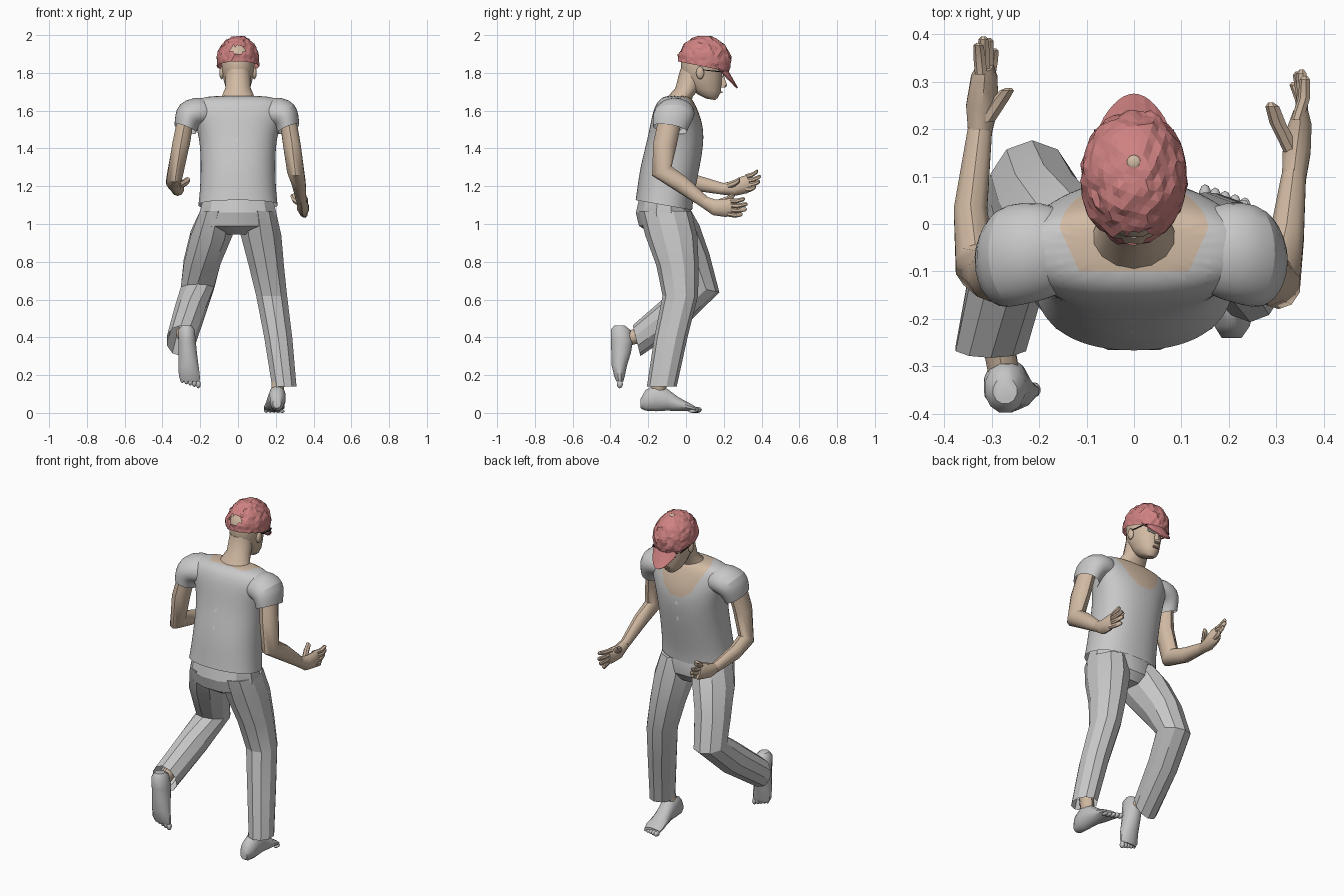
import bpy, bmesh, math, random
from mathutils import Vector, Matrix, noise

if "Cube" in bpy.data.objects:
    bpy.data.objects.remove(bpy.data.objects["Cube"])
random.seed(4)


def material(name, rgb):
    m = bpy.data.materials.new(name)
    m.use_nodes = True
    m.diffuse_color = (*rgb, 1)
    m.node_tree.nodes["Principled BSDF"].inputs["Base Color"].default_value = (*rgb, 1)
    return m


SKIN = material("skin", (0.64, 0.49, 0.365))
SHIRT = material("shirt grey", (0.58, 0.58, 0.58))
TROUSER = material("trouser grey", (0.57, 0.57, 0.57))
SOCK = material("foot grey", (0.55, 0.55, 0.55))
RED = material("cap red", (0.62, 0.22, 0.22))
BLACK = material("frame black", (0.02, 0.02, 0.02))
LENS = material("lens grey", (0.5, 0.5, 0.51))
LIP = material("lip", (0.45, 0.25, 0.2))


def finish(name, bm, mats, angle=None):
    bmesh.ops.recalc_face_normals(bm, faces=bm.faces)
    me = bpy.data.meshes.new(name)
    bm.to_mesh(me)
    bm.free()
    ob = bpy.data.objects.new(name, me)
    bpy.context.collection.objects.link(ob)
    for m in mats:
        me.materials.append(m)
    if angle:
        bpy.ops.object.select_all(action='DESELECT')
        ob.select_set(True)
        bpy.context.view_layer.objects.active = ob
        bpy.ops.object.shade_smooth_by_angle(angle=math.radians(angle))
    return ob


def loft_mesh(sections, n, caps=(True, True), power=1.0):
    """Skin elliptical rings: x, y, z, half width, half depth, tilt about x, roll about y."""
    bm = bmesh.new()
    rings = []
    for sec in sections:
        x, y, z, a, b, tilt, roll = (list(sec) + [0, 0])[:7]
        rot = Matrix.Rotation(math.radians(-roll), 3, 'Y') @ Matrix.Rotation(math.radians(tilt), 3, 'X')
        ring = []
        for i in range(n):
            t = 2 * math.pi * (i + 0.5) / n
            c, s = math.cos(t), math.sin(t)
            p = Vector((a * math.copysign(abs(c) ** power, c), b * math.copysign(abs(s) ** power, s), 0))
            ring.append(bm.verts.new(rot @ p + Vector((x, y, z))))
        rings.append(ring)
    for r0, r1 in zip(rings, rings[1:]):
        for i in range(n):
            j = (i + 1) % n
            bm.faces.new((r0[i], r0[j], r1[j], r1[i]))
    if caps[0]:
        bm.faces.new(rings[0])
    if caps[1]:
        bm.faces.new(rings[-1])
    return bm


def loft(name, sections, mat, n=10, angle=40, **kw):
    return finish(name, loft_mesh(sections, n, **kw), [mat], angle)


def subdivide(ob, levels):
    mod = ob.modifiers.new("Smooth", 'SUBSURF')
    mod.levels = mod.render_levels = levels
    me = bpy.data.meshes.new_from_object(ob.evaluated_get(bpy.context.evaluated_depsgraph_get()))
    ob.modifiers.clear()
    ob.data = me


def ball(name, loc, size, mat):
    bm = bmesh.new()
    bmesh.ops.create_icosphere(bm, subdivisions=2, radius=1,
                               matrix=Matrix.Translation(loc) @ Matrix.Diagonal((*size, 1)))
    return finish(name, bm, [mat], 60)


def box(name, loc, size, mat, tilt=0):
    bm = bmesh.new()
    bmesh.ops.create_cube(bm, size=1, matrix=Matrix.Translation(loc)
                          @ Matrix.Rotation(math.radians(tilt), 4, 'X') @ Matrix.Diagonal((*size, 1)))
    return finish(name, bm, [mat])


# Shirt body, with a rounded neckline cut in and coloured as skin
shirt = loft("shirt_body", [
    (0, -.117, 1.10, .213, .154, -10), (0, -.11, 1.16, .205, .152, -8), (0, -.085, 1.30, .198, .16),
    (0, -.055, 1.44, .204, .153), (0, -.05, 1.53, .228, .14), (0, -.055, 1.60, .262, .12),
    (0, -.055, 1.65, .245, .098), (0, -.05, 1.682, .165, .062)], SHIRT, n=20,
    caps=(False, True), power=0.88)
subdivide(shirt, 2)
shirt.data.materials.append(SKIN)
bm = bmesh.new()
bm.from_mesh(shirt.data)
neckline = [((0, .08, 1.495), (0, .6, 1)), ((0, -.10, 1.6), (0, 1, 0))]
for s in (1, -1):
    neckline += [((s * .088, 0, 1.53), (-s, 0, .5)), ((s * .05, 0, 1.5), (-s, 0, 1.2)),
                 ((s * .12, -.09, 1.6), (-s, .45, 0))]
for co, no in neckline:
    bmesh.ops.bisect_plane(bm, geom=bm.verts[:] + bm.edges[:] + bm.faces[:], plane_co=co, plane_no=no)
for f in bm.faces:
    c = f.calc_center_median()
    f.material_index = int(all((c - Vector(co)).dot(Vector(no)) > 0 for co, no in neckline))
bm.to_mesh(shirt.data)
bm.free()

# Sleeves run outwards from inside the shoulders and turn down
for side, s in (("left", 1), ("right", -1)):
    o = 0 if s > 0 else .012
    sleeve = loft(side + "_sleeve", [
        (s * .12, -.055, 1.595, .075, .085, 0, s * 78), (s * .20, -.058, 1.597, .088, .108, 0, s * 64),
        (s * (.247 + o), -.065, 1.578, .084, .112, -3, s * 44),
        (s * (.262 + o), -.076, 1.54, .07, .102, -6, s * 30),
        (s * (.267 + o), -.085, 1.503, .063, .093, -10, s * 22)], SHIRT, n=16, caps=(True, False))
    subdivide(sleeve, 1)

# Arms
loft("left_arm", [
    (.262, -.08, 1.57, .046, .062), (.285, -.112, 1.42, .049, .062, -10), (.305, -.128, 1.28, .047, .057, 25),
    (.322, -.03, 1.215, .038, .046, 52), (.337, .10, 1.115, .027, .031, 57)], SKIN, n=10)
loft("right_arm", [
    (-.275, -.08, 1.57, .046, .062), (-.302, -.105, 1.42, .049, .06, -8), (-.335, -.09, 1.255, .043, .058, 35),
    (-.345, .03, 1.222, .037, .044, 75), (-.325, .20, 1.185, .027, .03, 78)], SKIN, n=10)

# Hands: palm, four fingers and a thumb each
loft("left_palm", [(.337, .09, 1.12, .026, .03, 60), (.343, .15, 1.088, .031, .042, 80),
                   (.35, .21, 1.085, .026, .048, 90), (.352, .24, 1.09, .016, .044, 92)], SKIN)
loft("right_palm", [(-.325, .19, 1.186, .026, .03, 80), (-.32, .25, 1.188, .036, .04, 95),
                    (-.316, .31, 1.208, .029, .047, 105), (-.314, .335, 1.216, .017, .044, 108)], SKIN)


def finger(name, a, b, bend, r):
    a, b = Vector(a), Vector(b)
    mid = a.lerp(b, .5) + Vector(bend)
    loft(name, [(*a, r, r, 90), (*mid, r, r, 90), (*a.lerp(b, .92), r * .85, r * .85, 90),
                (*b, r * .35, r * .35, 90)], SKIN, n=7)


for i in range(4):
    reach = (.0, .014, .01, -.012)[i]
    finger(f"left_finger_{i + 1}", (.345 + .004 * i, .22, 1.122 - .023 * i),
           (.362 - .008 * i, .312 + reach, 1.132 - .027 * i), (.006, 0, -.006), .0135)
    finger(f"right_finger_{i + 1}", (-.322 + .006 * i, .315, 1.25 - .022 * i),
           (-.328 + .011 * i, .382 + reach, 1.28 - .028 * i), (0, 0, -.006), .0135)
finger("left_thumb", (.335, .15, 1.105), (.289, .256, 1.15), (-.008, .01, 0), .018)
finger("right_thumb", (-.312, .215, 1.2), (-.264, .287, 1.235), (.006, .01, 0), .019)

# Trousers: faceted seat and two legs
loft("trouser_seat", [
    (0, -.115, 1.13, .19, .135, -8), (0, -.118, 1.06, .21, .153), (0, -.112, .99, .208, .142),
    (0, -.09, .945, .1, .09)], TROUSER, n=12, angle=25)
loft("left_trouser_leg", [
    (.105, -.11, 1.07, .10, .138), (.122, -.078, .94, .113, .138), (.15, -.045, .78, .098, .112),
    (.178, -.03, .62, .086, .094), (.213, -.08, .40, .078, .088), (.245, -.128, .14, .068, .079)],
    TROUSER, n=10, angle=20, caps=(True, False))
loft("right_trouser_leg", [
    (-.105, -.11, 1.07, .10, .138), (-.14, -.06, .95, .116, .138, 18), (-.19, .02, .80, .102, .112, 22),
    (-.215, .075, .66, .092, .104, -12), (-.255, -.06, .535, .086, .092, -45),
    (-.302, -.262, .382, .078, .084, -76)],
    TROUSER, n=10, angle=20, caps=(True, False))

# Ankles and feet
loft("left_ankle", [(.228, -.135, .24, .04, .045), (.203, -.15, .09, .034, .04)], SKIN)
loft("right_ankle", [(-.295, -.2, .42, .036, .04, -65), (-.272, -.33, .39, .034, .04, -75)], SKIN)
loft("left_foot", [
    (.206, -.24, .05, .022, .026, 90), (.207, -.215, .066, .039, .056, 90), (.208, -.16, .08, .046, .074, 90),
    (.203, -.1, .07, .047, .06, 90), (.197, -.04, .046, .05, .038, 90), (.193, .02, .03, .056, .022, 90),
    (.19, .05, .02, .05, .014, 90)], SOCK, n=12)
loft("right_foot", [
    (-.272, -.352, .463, .026, .028), (-.272, -.347, .44, .044, .053), (-.27, -.34, .38, .048, .06),
    (-.266, -.343, .32, .05, .054), (-.262, -.353, .25, .055, .042), (-.257, -.352, .19, .058, .028),
    (-.252, -.35, .165, .05, .018)], SOCK, n=12)
for i in range(5):
    r = .016 - .0018 * i
    ball(f"left_toe_{i + 1}", (.15 + .021 * i, .062 - .007 * i, r), (.013, .022, r), SOCK)
    ball(f"right_toe_{i + 1}", (-.21 - .021 * i, -.35, .152 + .007 * i), (.013, r, .022), SOCK)

# Neck and head
loft("neck", [(0, -.045, 1.63, .11, .068), (0, -.03, 1.675, .088, .066), (0, .01, 1.72, .069, .066),
              (0, .045, 1.82, .066, .075)], SKIN, n=14)
loft("head", [
    (0, .13, 1.66, .024, .025, -10), (0, .115, 1.678, .045, .056, -10), (0, .102, 1.71, .062, .085, -8),
    (0, .09, 1.76, .077, .1), (0, .083, 1.81, .086, .11), (0, .087, 1.87, .09, .117),
    (0, .09, 1.93, .075, .095), (0, .09, 1.965, .04, .05)], SKIN, n=16)
loft("nose", [(0, .196, 1.722, .018, .012), (0, .2, 1.733, .018, .02), (0, .189, 1.785, .008, .012)], SKIN, n=8)
box("mouth", (0, .188, 1.698), (.042, .008, .009), LIP)

# Ears and glasses
for side, s in (("left", 1), ("right", -1)):
    ball(side + "_ear", (s * .086, .075, 1.80), (.013, .022, .034), SKIN)
    box(side + "_temple", (s * .09, .125, 1.812), (.004, .12, .005), BLACK, -6)
    box(side + "_lens", (s * .04, .197, 1.79), (.055, .003, .032), LENS, -10)
    box(side + "_rim", (s * .042, .197, 1.807), (.084, .005, .005), BLACK)

# Cap: crumpled shell, open at the bottom and in a small notch at the back
bm = bmesh.new()
bmesh.ops.create_icosphere(bm, subdivisions=4, radius=1)
place = Matrix.Translation((0, .098, 1.864)) @ Matrix.Rotation(math.radians(-14), 4, 'X')
for v in bm.verts:
    v.co *= random.uniform(.985, 1.015) + .07 * noise.noise(v.co * 4.5)
    v.co = place @ Vector((v.co.x * .113, v.co.y * .142, v.co.z * .132))
bmesh.ops.bisect_plane(bm, geom=bm.verts[:] + bm.edges[:] + bm.faces[:], clear_inner=True,
                       plane_co=(0, .1, 1.832), plane_no=(0, .2, 1))
notch = []
for f in bm.faces:
    c = f.calc_center_median()
    if c.y < .03 and (c.x / .038) ** 2 + ((c.z - 1.922) / .022) ** 2 < 1:
        notch.append(f)
bmesh.ops.delete(bm, geom=notch, context='FACES')
finish("cap_crown", bm, [RED])
ball("cap_button", (0, .13, 1.988), (.016, .016, .007), SKIN)

# Cap brim: a round-fronted sheet sloping steeply forward and down
bm = bmesh.new()
rows = []
for j in range(5):
    t = j / 4
    row = []
    for i in range(13):
        u = i / 6 - 1
        w = .09 - .026 * t
        row.append(bm.verts.new((u * w, .205 + .07 * t - u * u * (.035 + .015 * t),
                                 1.842 - .12 * t + u * u * (.06 * t - .012)
                                 + random.uniform(-.003, .003))))
    rows.append(row)
for r0, r1 in zip(rows, rows[1:]):
    for i in range(12):
        bm.faces.new((r0[i], r0[i + 1], r1[i + 1], r1[i]))
brim = finish("cap_brim", bm, [RED])
brim.modifiers.new("Thickness", 'SOLIDIFY').thickness = .008
